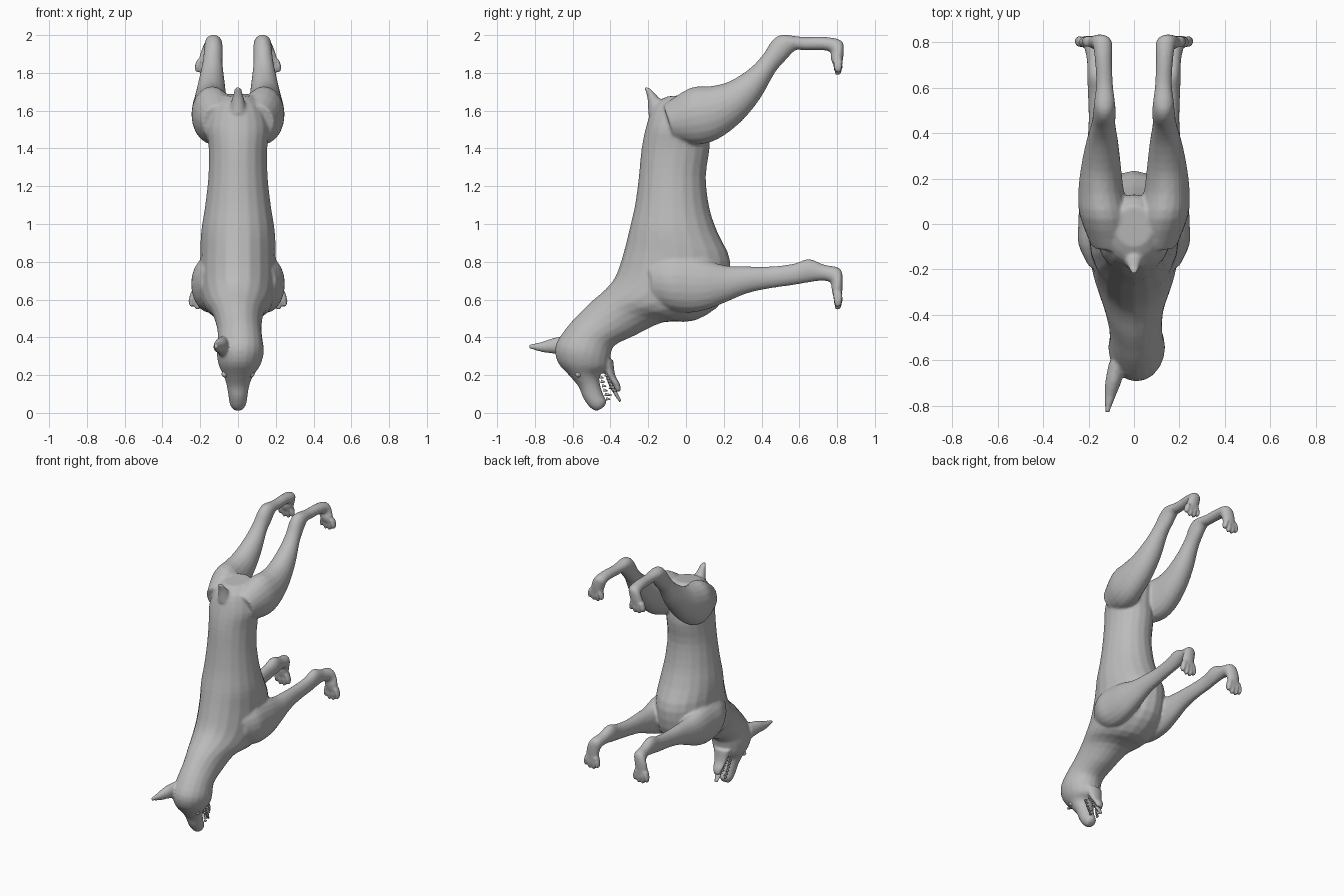
import bpy, bmesh, math
from mathutils import Vector

GREY = bpy.data.materials.new("coat grey")
GREY.diffuse_color = (0.5, 0.5, 0.5, 1)
SIDES, STEPS = 20, 3


def finish(name, bm, melt=0.0):
    bmesh.ops.recalc_face_normals(bm, faces=bm.faces)
    me = bpy.data.meshes.new(name)
    bm.to_mesh(me)
    bm.free()
    me.materials.append(GREY)
    me.shade_smooth()
    ob = bpy.data.objects.new(name, me)
    bpy.context.collection.objects.link(ob)
    if melt:  # fuse overlapping parts into one skin
        r = ob.modifiers.new("fuse", 'REMESH')
        r.mode, r.voxel_size, r.use_smooth_shade = 'VOXEL', melt, True
        s = ob.modifiers.new("soften", 'SMOOTH')
        s.factor, s.iterations = 0.5, 4
    return ob


def spline(a, b, c, d, t):
    return 0.5 * (2*b + (c - a)*t + (2*a - 5*b + 4*c - d)*t*t + (3*b - a - 3*c + d)*t**3)


def loft(bm, rows, side=1):
    """Rows: first edge y, z, opposite edge y, z, centre x, half width."""
    rows = [Vector(r) for r in rows]
    ext = [rows[0]] + rows + [rows[-1]]
    dense = [spline(*ext[i:i + 4], k / STEPS) for i in range(len(rows) - 1) for k in range(STEPS)]
    dense.append(rows[-1])
    rings = []
    for y1, z1, y2, z2, cx, hx in dense:
        ring = []
        for i in range(SIDES):
            a = 2 * math.pi * i / SIDES
            c, s = math.cos(a) / 2, math.sin(a)
            ring.append(bm.verts.new((side * (cx + hx * s),
                                      (y1 + y2) / 2 + (y1 - y2) * c,
                                      (z1 + z2) / 2 + (z1 - z2) * c)))
        rings.append(ring)
    for p, q in zip(rings, rings[1:]):
        for i in range(SIDES):
            j = (i + 1) % SIDES
            bm.faces.new((p[i], p[j], q[j], q[i]))
    bm.faces.new(rings[0])
    bm.faces.new(rings[-1])


def toes(bm, y, z, x, length, side):
    for k in range(4):
        dx = (k - 1.5) * 0.024
        drop = length - (0.014 if k in (0, 3) else 0)
        cx = x + dx
        loft(bm, [(y + .028, z, y - .022, z, cx, .014),
                  (y + .028, z - drop * .6, y - .018, z - drop * .6, cx + dx * .3, .015),
                  (y + .018, z - drop, y - .01, z - drop, cx + dx * .3, .009)], side)


body = bmesh.new()
# trunk, neck, skull and muzzle
loft(body, [
    (-.10, 1.675, .08, 1.69, 0, .08), (-.17, 1.63, .13, 1.62, 0, .13),
    (-.21, 1.52, .12, 1.50, 0, .165), (-.235, 1.40, .125, 1.40, 0, .155),
    (-.25, 1.25, .105, 1.25, 0, .157), (-.27, 1.10, .125, 1.08, 0, .175),
    (-.30, .97, .17, .95, 0, .195), (-.33, .85, .235, .80, 0, .20),
    (-.37, .73, .20, .60, 0, .20), (-.42, .66, .05, .49, 0, .18),
    (-.50, .59, -.12, .48, 0, .14), (-.565, .525, -.27, .41, .005, .12),
    (-.625, .46, -.38, .355, .01, .117), (-.69, .36, -.40, .29, .012, .125),
    (-.68, .27, -.41, .235, .008, .11), (-.62, .20, -.455, .20, .003, .08),
    (-.57, .14, -.455, .15, 0, .06), (-.545, .08, -.435, .09, 0, .05),
    (-.51, .03, -.42, .06, 0, .043), (-.475, .008, -.435, .03, 0, .025)])
# lower jaw
loft(body, [
    (-.46, .28, -.385, .28, 0, .065), (-.425, .20, -.375, .20, 0, .047),
    (-.39, .15, -.35, .155, 0, .037), (-.372, .11, -.343, .115, 0, .022)])
# docked tail
loft(body, [
    (-.20, 1.58, -.09, 1.62, 0, .05), (-.205, 1.67, -.145, 1.67, 0, .03),
    (-.225, 1.73, -.185, 1.715, 0, .016)])
# single ear
loft(body, [
    (-.61, .41, -.61, .29, -.075, .035), (-.69, .40, -.69, .312, -.09, .036),
    (-.76, .377, -.755, .32, -.105, .025), (-.835, .362, -.835, .342, -.118, .008)])

for side in (1, -1):
    # hind leg
    loft(body, [
        (-.12, 1.63, -.06, 1.44, .10, .09), (.02, 1.72, .06, 1.42, .13, .11),
        (.13, 1.73, .17, 1.45, .145, .10), (.23, 1.755, .29, 1.54, .145, .087),
        (.34, 1.825, .39, 1.66, .14, .07), (.41, 1.90, .47, 1.80, .135, .053),
        (.455, 1.97, .53, 1.87, .13, .05), (.51, 2.002, .58, 1.92, .13, .045),
        (.62, 1.99, .62, 1.92, .13, .037), (.74, 1.99, .72, 1.92, .135, .038),
        (.825, 1.97, .765, 1.91, .14, .044), (.835, 1.91, .765, 1.88, .155, .047),
        (.828, 1.85, .775, 1.85, .165, .044)], side)
    toes(body, .80, 1.87, .168, .08, side)
    # foreleg
    loft(body, [
        (-.20, .80, -.17, .58, .12, .08), (-.10, .83, -.08, .54, .14, .105),
        (.0, .83, .02, .53, .15, .095), (.10, .81, .12, .55, .16, .08),
        (.21, .78, .22, .59, .16, .065), (.32, .775, .33, .635, .16, .05),
        (.45, .775, .45, .66, .16, .04), (.57, .79, .57, .677, .165, .038),
        (.65, .815, .645, .69, .165, .041), (.73, .785, .72, .70, .17, .038),
        (.815, .765, .765, .69, .18, .044), (.83, .70, .77, .66, .195, .047),
        (.825, .62, .778, .62, .20, .044)], side)
    toes(body, .80, .64, .20, .092, side)
finish("body", body, 0.009)

# eyes
eyes = bmesh.new()
for side in (1, -1):
    ball = bmesh.ops.create_uvsphere(eyes, u_segments=12, v_segments=8, radius=.017)
    bmesh.ops.translate(eyes, verts=ball["verts"], vec=(side * .07, -.57, .205))
finish("eyes", eyes)


def tooth(bm, base, tip, r):
    base, tip = Vector(base), Vector(tip)
    d = tip - base
    cone = bmesh.ops.create_cone(bm, cap_ends=True, segments=8, radius1=r,
                                 radius2=r * .3, depth=d.length)
    rot = d.to_track_quat('Z', 'Y').to_matrix()
    for v in cone["verts"]:
        v.co = rot @ v.co + (base + tip) / 2


# upper and lower rows of teeth
teeth = bmesh.new()
for side in (1, -1):
    for k in range(6):
        t = k / 5
        size = .038 if k == 4 else .022
        x = side * (.042 - .014 * t)
        u = Vector((x, -.458 + .035 * t, .19 - .115 * t))
        tooth(teeth, u, u + Vector((0, size, -.004)), .009)
        w = Vector((x * .85, -.415 + .045 * t, .20 - .08 * t))
        tooth(teeth, w, w + Vector((0, -size * .8, -.006)), .008)
finish("teeth", teeth)

# tongue
tongue = bmesh.new()
loft(tongue, [
    (-.43, .21, -.405, .21, 0, .03), (-.405, .14, -.385, .15, 0, .027),
    (-.375, .09, -.36, .10, 0, .02), (-.352, .057, -.342, .065, 0, .01)])
finish("tongue", tongue)
